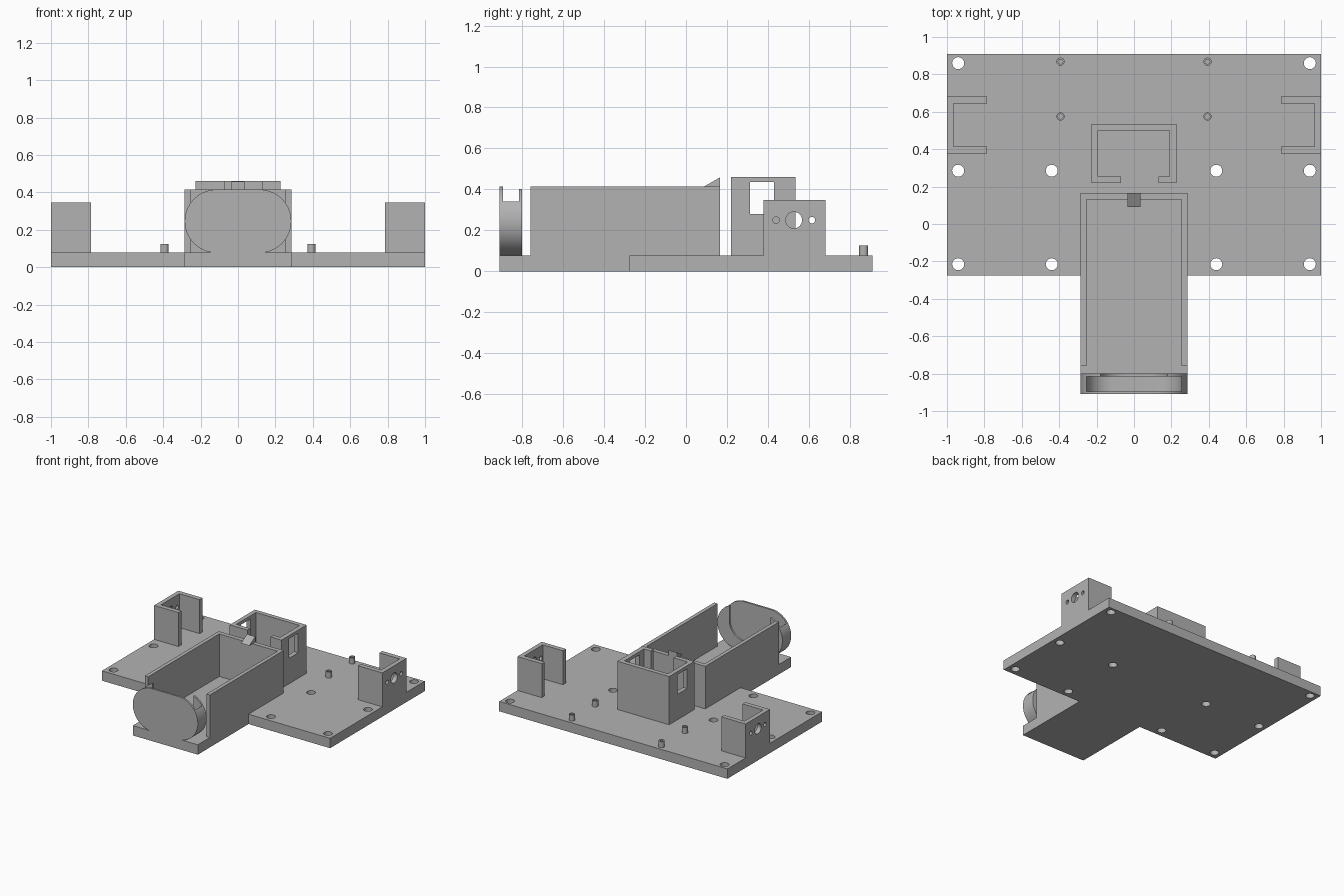
import bpy
import bmesh
from math import cos, sin, pi
from mathutils import Vector

if "Cube" in bpy.data.objects:
    bpy.data.objects.remove(bpy.data.objects["Cube"])

grey = bpy.data.materials.new("plain grey")
grey.use_nodes = True
GREY = (0.45, 0.45, 0.45, 1)
grey.diffuse_color = GREY
grey.node_tree.nodes["Principled BSDF"].inputs["Base Color"].default_value = GREY

FLOOR = 0.078      # top of the base plate
WALL = 0.415       # top of the battery tray


def prism(name, outline, axis, start, end):
    """Extrude a flat outline along an axis: z takes (x, y), y takes (x, z), x takes (y, z)."""
    place = {"z": lambda a, b: (a, b, start),
             "y": lambda a, b: (a, start, b),
             "x": lambda a, b: (start, a, b)}[axis]
    bm = bmesh.new()
    face = bm.faces.new([bm.verts.new(place(a, b)) for a, b in outline])
    new = bmesh.ops.extrude_face_region(bm, geom=[face])["geom"]
    shift = Vector([end - start if axis == c else 0 for c in "xyz"])
    bmesh.ops.translate(bm, vec=shift, verts=[v for v in new if isinstance(v, bmesh.types.BMVert)])
    bmesh.ops.recalc_face_normals(bm, faces=bm.faces)
    mesh = bpy.data.meshes.new(name)
    bm.to_mesh(mesh)
    bm.free()
    mesh.materials.append(grey)
    obj = bpy.data.objects.new(name, mesh)
    bpy.context.collection.objects.link(obj)
    return obj


def rect(a0, a1, b0, b1):
    return [(a0, b0), (a1, b0), (a1, b1), (a0, b1)]


def arc(ca, cb, r, begin, end, steps):
    return [(ca + r * cos(begin + (end - begin) * i / steps),
             cb + r * sin(begin + (end - begin) * i / steps)) for i in range(steps + 1)]


def circle(ca, cb, r, steps=32):
    return arc(ca, cb, r, 0, 2 * pi, steps)[:-1]


def select(obj):
    bpy.ops.object.select_all(action="DESELECT")
    obj.select_set(True)
    bpy.context.view_layer.objects.active = obj


def cut(obj, *cutters):
    """Subtract each cutter from the object, then throw the cutter away."""
    select(obj)
    for cutter in cutters:
        mod = obj.modifiers.new("cut", "BOOLEAN")
        mod.operation, mod.solver, mod.object = "DIFFERENCE", "EXACT", cutter
        bpy.ops.object.modifier_apply(modifier=mod.name)
        bpy.data.objects.remove(cutter)


def smooth(obj):
    select(obj)
    bpy.ops.object.shade_smooth_by_angle(angle=pi / 6)


# Base plate with a front tongue and ten screw holes
half = [(0.285, -0.91), (0.285, -0.275), (1, -0.275), (1, 0.91)]
plate = prism("base_plate", half + [(-x, y) for x, y in reversed(half)], "z", 0, FLOOR)
spots = [(0.94, 0.86)] + [(x, y) for x in (0.44, 0.94) for y in (0.285, -0.215)]
cut(plate, *[prism("hole", circle(s * x, y, 0.032), "z", -0.1, 0.2)
             for s in (1, -1) for x, y in spots])
smooth(plate)

# Battery tray, open at the front, with a sloped catch on its back wall
tray = [(0.285, -0.76), (0.285, 0.165), (-0.285, 0.165), (-0.285, -0.76),
        (-0.255, -0.76), (-0.255, 0.13), (0.255, 0.13), (0.255, -0.76)]
prism("tray_walls", tray, "z", FLOOR, WALL)
prism("tray_catch", [(0.09, WALL), (0.165, WALL), (0.165, 0.458)], "x", -0.036, 0.036)

# Switch box with a slot in front and a window in each side
switch = [(-0.07, 0.22), (-0.07, 0.255), (-0.193, 0.255), (-0.193, 0.5), (0.19, 0.5), (0.19, 0.255),
          (0.13, 0.255), (0.13, 0.22), (0.227, 0.22), (0.227, 0.535), (-0.227, 0.535), (-0.227, 0.22)]
box = prism("switch_box", switch, "z", FLOOR, 0.46)
cut(box, prism("window", rect(0.312, 0.43, 0.28, 0.435), "x", -0.5, 0.5))

# Side sensor mounts, open towards the middle, with three holes outside
for s, side in ((1, "left"), (-1, "right")):
    bracket = [(0.787, 0.378), (1, 0.378), (1, 0.682), (0.787, 0.682),
               (0.787, 0.645), (0.965, 0.645), (0.965, 0.415), (0.787, 0.415)]
    mount = prism(side + "_mount", [(s * x, y) for x, y in bracket], "z", FLOOR, 0.347)
    cut(mount, *[prism("hole", circle(y, 0.25, r), "x", s * 0.9, s * 1.1)
                 for y, r in ((0.44, 0.016), (0.527, 0.04), (0.615, 0.016))])
    smooth(mount)

    # Hollow pegs for the circuit board
    for y, place in ((0.575, "front"), (0.868, "back")):
        peg = prism(f"{side}_{place}_peg", circle(s * 0.393, y, 0.022, 24), "z", FLOOR, 0.125)
        cut(peg, prism("bore", circle(s * 0.393, y, 0.013, 24), "z", FLOOR + 0.002, 0.2))
        smooth(peg)

# Round-ended holder at the front: open pocket above, rounded slot behind
MID, BEND = 0.246, 0.116
holder = prism("front_holder", arc(BEND, MID, 0.169, -pi / 2, pi / 2, 32)
               + arc(-BEND, MID, 0.169, pi / 2, 3 * pi / 2, 32), "y", -0.91, -0.8)
pocket = (arc(-BEND, MID, 0.139, pi, 3 * pi / 2, 16) + arc(BEND, MID, 0.139, -pi / 2, 0, 16)
          + [(0.255, 0.6), (-0.255, 0.6)])
slot = (arc(-0.05, 0.285, 0.13, pi, 3 * pi / 2, 16) + arc(0.05, 0.285, 0.13, -pi / 2, 0, 16)
        + [(0.18, 0.6), (-0.18, 0.6)])
cut(holder, prism("pocket", pocket, "y", -0.895, -0.815), prism("slot", slot, "y", -0.85, -0.7))
smooth(holder)
